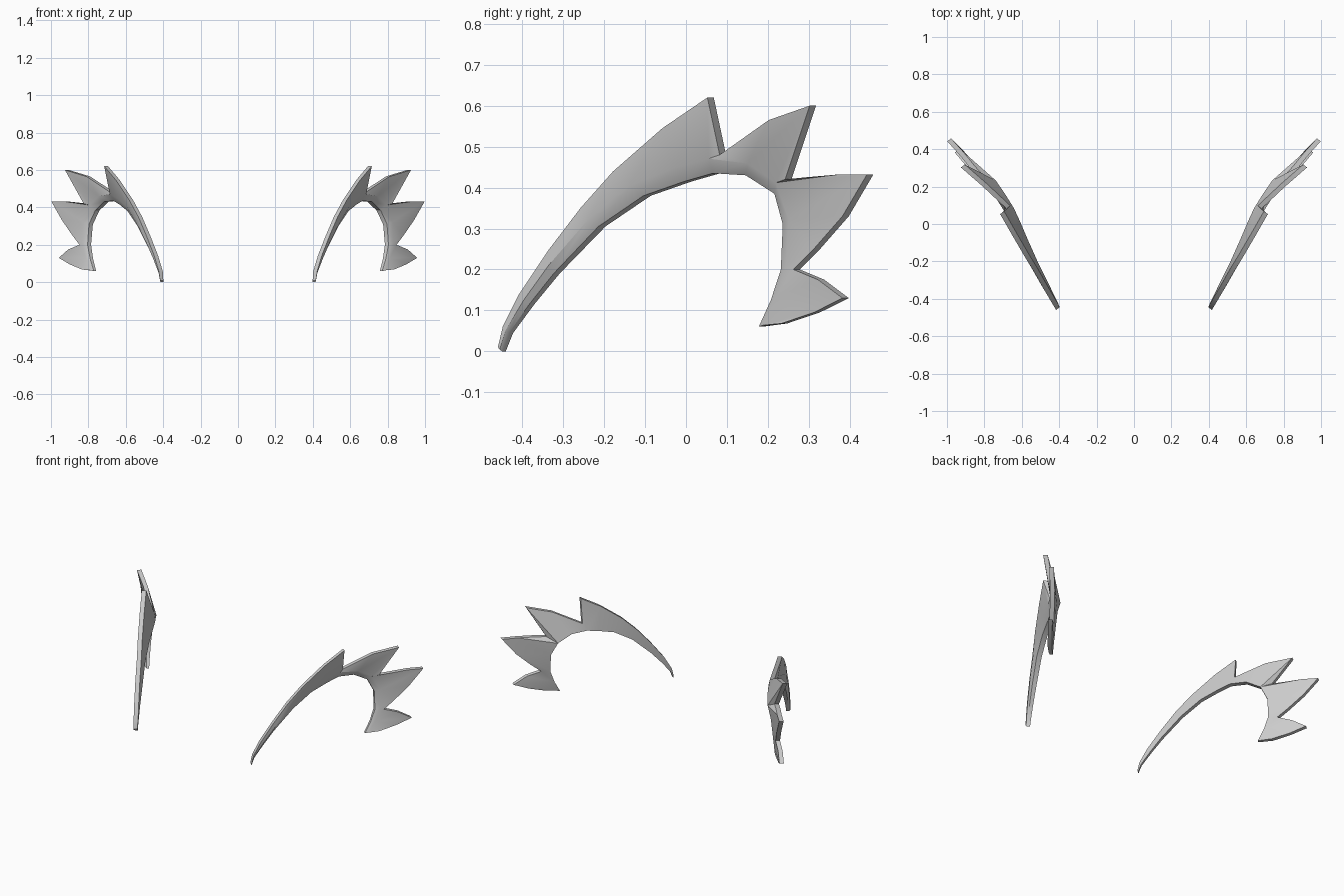
import bpy, bmesh
from mathutils import Vector

if "Cube" in bpy.data.objects:
    bpy.data.objects.remove(bpy.data.objects["Cube"])

# Inner rim of the crescent: y, z, x, half thickness
rim = [(-.447, 0, .408, .011), (-.43, .045, .417, .013), (-.38, .115, .445, .016),
       (-.32, .19, .477, .019), (-.21, .305, .535, .022), (-.10, .38, .585, .023),
       (0, .415, .628, .023), (.07, .435, .66, .023), (.15, .43, .71, .023),
       (.22, .385, .757, .022), (.24, .31, .792, .02), (.235, .20, .80, .018),
       (.21, .125, .787, .015), (.18, .06, .768, .012)]

# Spiked outer edge: index of the rim point it joins, y, z, x
edge = [(0, -.453, .01, .408), (1, -.44, .06, .413), (2, -.40, .14, .437), (3, -.33, .245, .478),
        (4, -.25, .35, .523), (5, -.17, .44, .572), (6, -.05, .545, .642), (7, .06, .62, .705),
        (7, .09, .48, .672),
        (8, .21, .565, .80), (9, .31, .60, .915), (9, .25, .42, .815),
        (9, .30, .425, .86), (9, .38, .432, .925), (10, .45, .432, .988), (10, .39, .33, .93),
        (11, .32, .25, .875), (11, .27, .20, .837),
        (12, .33, .175, .897), (12, .39, .13, .948), (13, .32, .095, .89), (13, .24, .068, .825)]

n = Vector((.8, -.6, 0))      # outward direction of the blade
EDGE_HALF = .013

bm = bmesh.new()


def face(*vs):
    vs = list(dict.fromkeys(vs))
    if len(vs) > 2:
        bm.faces.new(vs)


# Rim rows: flat inner side, rounded-in outer side with a bevel row
rim_in, rim_out, bevel = [], [], []
for i, (y, z, x, t) in enumerate(rim):
    p = Vector((x, y, z))
    e = next(r for r in edge if r[0] == i)
    q = Vector((e[3], e[1], e[2]))
    f = min(.4, 1.6 * t / (q - p).length)
    rim_in.append(bm.verts.new(p - n * t))
    rim_out.append(bm.verts.new(p + n * t * .3))
    bevel.append(bm.verts.new(p.lerp(q, f) + n * t * .9))

# Edge rows
edge_in, edge_out = [], []
for i, y, z, x in edge:
    p = Vector((x, y, z))
    h = min(EDGE_HALF, rim[i][3])
    edge_in.append(bm.verts.new(p - n * h))
    edge_out.append(bm.verts.new(p + n * h))

# Rim faces
for a in range(len(rim) - 1):
    b = a + 1
    face(rim_in[a], rim_in[b], rim_out[b], rim_out[a])
    face(rim_out[a], rim_out[b], bevel[b], bevel[a])

# Side faces and spike edges
for k in range(len(edge) - 1):
    a, b = edge[k][0], edge[k + 1][0]
    face(bevel[a], bevel[b], edge_out[k + 1], edge_out[k])
    face(rim_in[b], rim_in[a], edge_in[k], edge_in[k + 1])
    face(edge_out[k], edge_out[k + 1], edge_in[k + 1], edge_in[k])

# End caps
for r in (0, -1):
    face(rim_in[r], rim_out[r], bevel[r], edge_out[r], edge_in[r])

bmesh.ops.recalc_face_normals(bm, faces=bm.faces)
mesh = bpy.data.meshes.new("spiked_fins")
bm.to_mesh(mesh)
bm.free()
fins = bpy.data.objects.new("spiked_fins", mesh)
bpy.context.collection.objects.link(fins)

# Smooth shading with sharp edges, then the opposite fin
bpy.context.view_layer.objects.active = fins
fins.select_set(True)
bpy.ops.object.shade_smooth_by_angle(angle=.6)
mirror = fins.modifiers.new("opposite_fin", 'MIRROR')
mirror.use_axis[0] = True
mirror.use_mirror_merge = False
